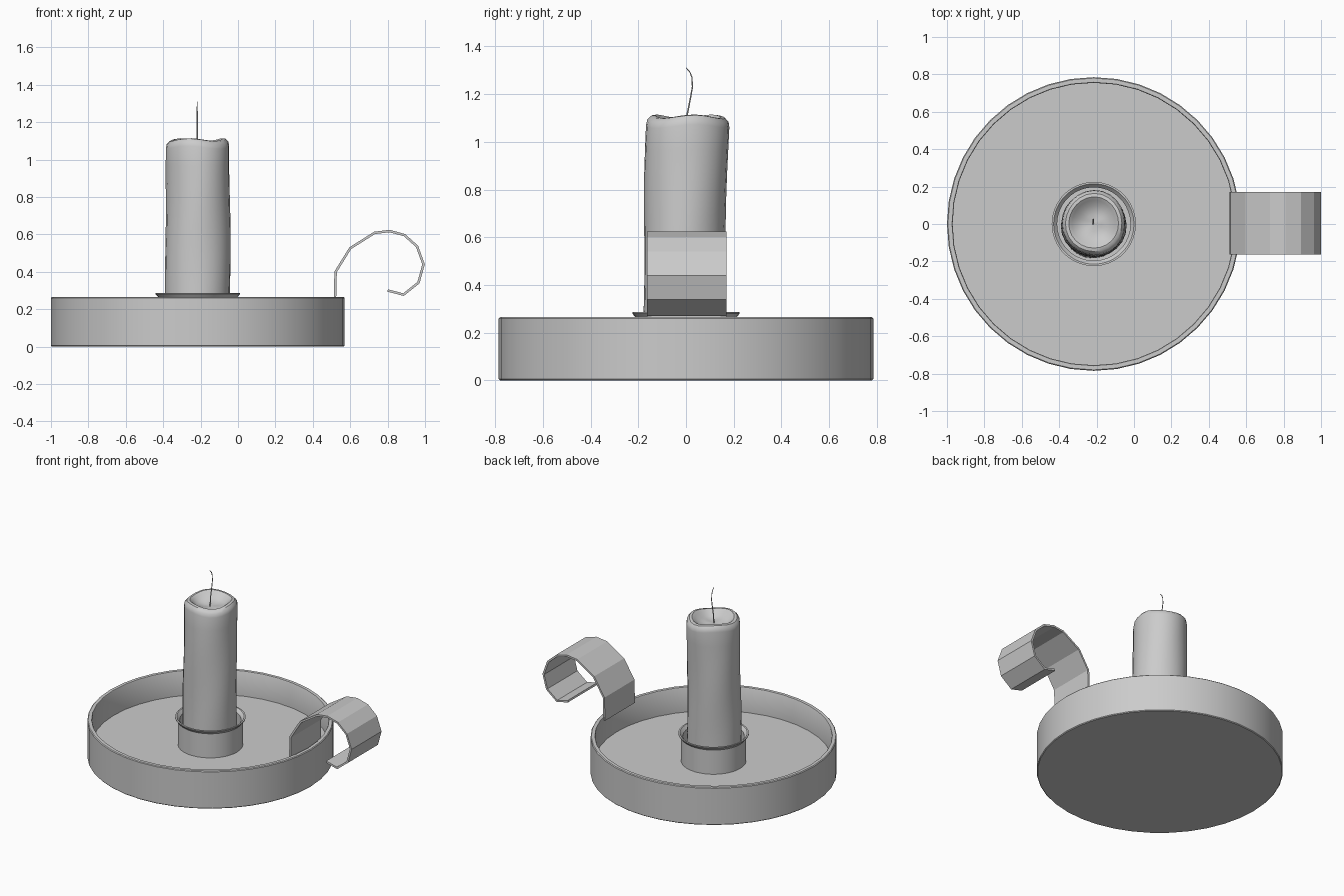
import bpy, bmesh, math
from mathutils import Vector

if "Cube" in bpy.data.objects:
    bpy.data.objects.remove(bpy.data.objects["Cube"])

CX = -0.215  # dish and candle axis


def add_mesh(name, verts, faces):
    me = bpy.data.meshes.new(name)
    me.from_pydata(verts, [], faces)
    bm = bmesh.new()
    bm.from_mesh(me)
    bmesh.ops.recalc_face_normals(bm, faces=bm.faces)
    bm.to_mesh(me)
    bm.free()
    ob = bpy.data.objects.new(name, me)
    bpy.context.collection.objects.link(ob)
    return ob


def smooth(ob, angle=35):
    bpy.ops.object.select_all(action='DESELECT')
    ob.select_set(True)
    bpy.context.view_layer.objects.active = ob
    bpy.ops.object.shade_smooth_by_angle(angle=math.radians(angle))


def lathe(name, profile, n, warp=None):
    """Revolve (radius, z) points round the axis; end rings are capped."""
    verts, faces = [], []
    for r, z in profile:
        for i in range(n):
            a = 2 * math.pi * i / n
            p = Vector((r * math.cos(a), r * math.sin(a), z))
            if warp:
                p = warp(p, a)
            verts.append((p.x + CX, p.y, p.z))
    for j in range(len(profile) - 1):
        for i in range(n):
            k = (i + 1) % n
            faces.append((j * n + i, j * n + k, (j + 1) * n + k, (j + 1) * n + i))
    faces.append(tuple(range(n)))
    faces.append(tuple(range((len(profile) - 1) * n, len(profile) * n)))
    ob = add_mesh(name, verts, faces)
    smooth(ob)
    return ob


# Shallow round dish with a thin upright wall
lathe("dish", [(0.78, 0), (0.785, 0.005), (0.785, 0.26), (0.78, 0.265),
               (0.758, 0.265), (0.755, 0.26), (0.755, 0.09)], 40)

# Cup in the middle with a flared lip
lathe("candle_cup", [(0.208, 0.085), (0.208, 0.26), (0.225, 0.28), (0.225, 0.286),
                     (0.215, 0.286), (0.196, 0.265), (0.196, 0.095)], 36)


# Slightly leaning, uneven candle with a melted hollow on top
def melt(p, a):
    t = (p.z - 0.09) / 1.02
    lump = 1 + 0.016 * math.sin(2 * a + 5 * t) + 0.012 * math.sin(3 * a - 9 * t)
    lean = -0.009 + 0.016 * t * t
    dz = 0.008 * math.sin(3 * a + 1) if p.z > 1.05 else 0
    return Vector((p.x * lump, p.y * lump + lean, p.z + dz * min(1, p.xy.length / 0.15)))


sides = [(0.172, 0.095 + 0.97 * i / 10) for i in range(11)]
lathe("candle", sides + [(0.168, 1.088), (0.153, 1.104), (0.135, 1.107), (0.118, 1.095),
                         (0.09, 1.07), (0.045, 1.06), (0.01, 1.06)], 24, melt)

# Thin curved wick
cu = bpy.data.curves.new("wick", 'CURVE')
cu.dimensions = '3D'
cu.bevel_depth = 0.004
cu.bevel_resolution = 1
cu.use_fill_caps = True
path = [(0.0, 1.05), (0.006, 1.12), (0.018, 1.18), (0.027, 1.23),
        (0.025, 1.27), (0.015, 1.295), (0.0, 1.31)]
sp = cu.splines.new('POLY')
sp.points.add(len(path) - 1)
for i, (pt, (y, z)) in enumerate(zip(sp.points, path)):
    pt.co = (CX - 0.003, y, z, 1)
    pt.radius = 1 - 0.08 * i
bpy.context.collection.objects.link(bpy.data.objects.new("wick", cu))

# Curled flat strip handle, faceted
strip = [(0.518, 0.24), (0.522, 0.40), (0.60, 0.526), (0.73, 0.608), (0.81, 0.618),
         (0.89, 0.596), (0.957, 0.536), (0.992, 0.44), (0.965, 0.342), (0.885, 0.278), (0.80, 0.30)]
verts = [(x, y, z) for x, z in strip for y in (-0.163, 0.17)]
faces = [(2 * i, 2 * i + 1, 2 * i + 3, 2 * i + 2) for i in range(len(strip) - 1)]
handle = add_mesh("handle", verts, faces)
mod = handle.modifiers.new("thickness", 'SOLIDIFY')
mod.thickness = 0.013
mod.offset = 0
mod.use_even_offset = True
